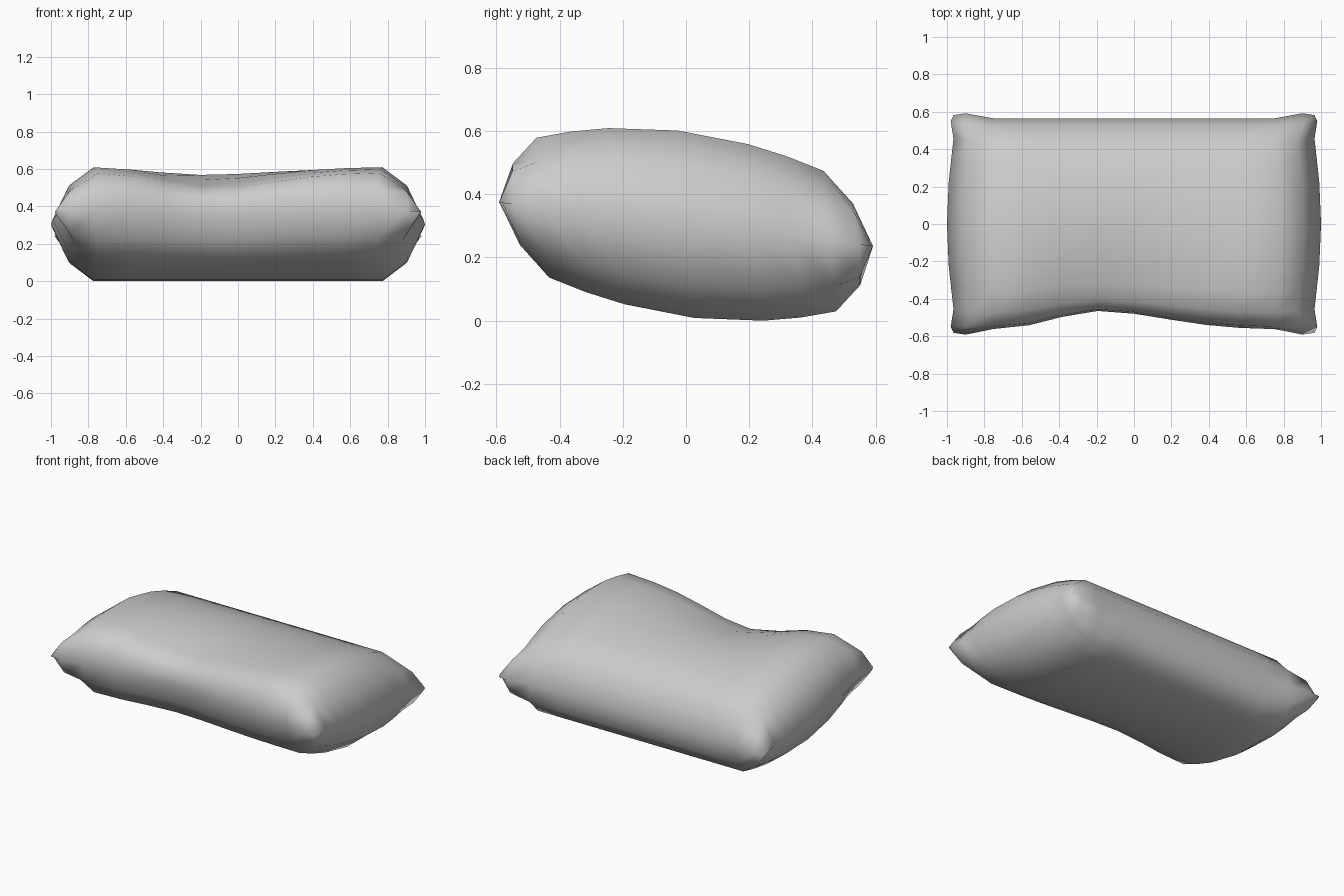
import bpy, bmesh, math

if "Cube" in bpy.data.objects:
    bpy.data.objects.remove(bpy.data.objects["Cube"])

# grid stations across the width (x) and depth (v); the outer two rings form the rounded rim
XS = [-1, -.91, -.78, -.58, -.4, -.2, 0, .2, .4, .58, .78, .91, 1]
VS = [-.565, -.54, -.455, -.34, -.22, 0, .22, .34, .455, .54, .565]
NX, NV = len(XS) - 1, len(VS) - 1


def dent(x):
    """Sag along the front edge, strongest left of the middle."""
    s = .30 if x < -.2 else .50
    return math.exp(-((x + .2) / s) ** 2)


def point(i, j, side):
    x, v = XS[i], VS[j]
    ri, rj = min(i, NX - i), min(j, NV - j)
    sx, sv = math.copysign(1, x), math.copysign(1, v)
    # plump thickness, falling off towards the seam
    h = .297 - .36 * min(abs(v), .455) ** 2
    w = h * min((0, .65, 1)[min(ri, 2)], (0, .58, 1)[min(rj, 2)])
    if ri == 1 and rj == 1:
        w = .105
    # sides draw in towards the ends, corners stick out
    x *= 1 - .035 * min(1, abs(v) / .43) ** 2
    if rj == 0:
        if ri == 0:
            x, v = sx * .965, sv * .582
        elif ri == 1:
            x, v = sx * .90, sv * .592
    elif rj == 1:
        if ri == 0:
            x, v = sx * .98, sv * .55
        elif ri == 1:
            x = sx * .905
    # front sag: edge pushed back, top pushed down
    d = dent(x)
    if v < 0:
        v += d * .10 * min(1, (abs(v) / .565) ** 2)
    if side > 0 and rj > 0 and ri > 0:
        t = max(0, min(1, (.22 - VS[j]) / .55))
        w -= d * .085 * t * (w / h)
    w *= side
    # lean the pillow: front high, back low
    return (x, v - .09 * w, .307 + w - .118 * v)


bm = bmesh.new()
grids = {}
for side in (1, -1):
    for i in range(NX + 1):
        for j in range(NV + 1):
            rim = i in (0, NX) or j in (0, NV)
            if rim and side < 0:
                grids[side, i, j] = grids[1, i, j]
            else:
                grids[side, i, j] = bm.verts.new(point(i, j, side))
    for i in range(NX):
        for j in range(NV):
            quad = [grids[side, a, b] for a, b in
                    ((i, j), (i + 1, j), (i + 1, j + 1), (i, j + 1))]
            bm.faces.new(quad if side > 0 else quad[::-1])

# stand on the ground
low = min(v.co.z for v in bm.verts)
for v in bm.verts:
    v.co.z -= low
for f in bm.faces:
    f.smooth = True
bmesh.ops.recalc_face_normals(bm, faces=bm.faces[:])

mesh = bpy.data.meshes.new("pillow")
bm.to_mesh(mesh)
bm.free()
pillow = bpy.data.objects.new("pillow", mesh)
bpy.context.collection.objects.link(pillow)
